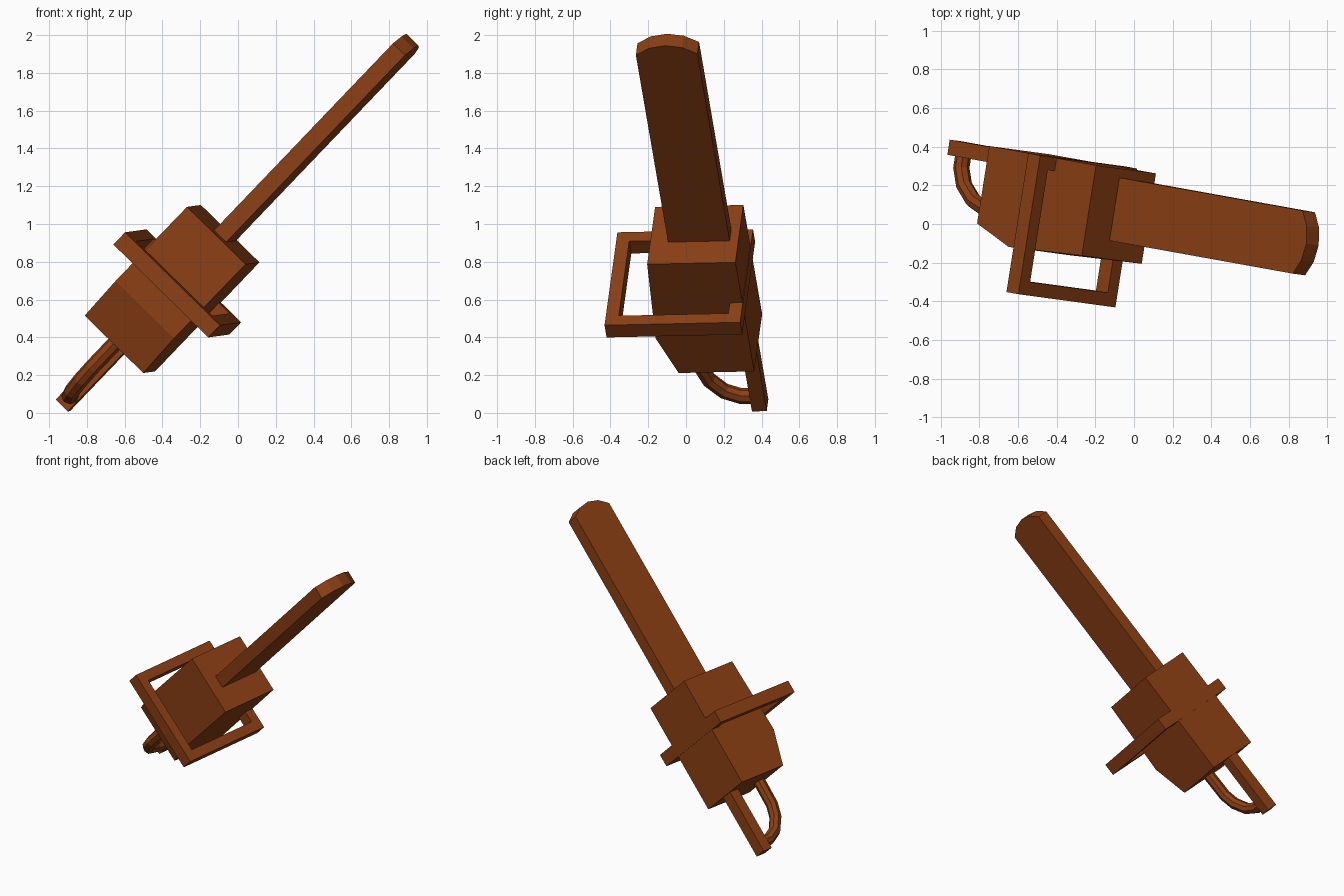
import bpy, bmesh, math
from mathutils import Matrix, Vector

if "Cube" in bpy.data.objects:
    bpy.data.objects.remove(bpy.data.objects["Cube"])

# Tilted frame: u along the blade, v across it, w through its thickness
U = Vector((0.686, -0.1235, 0.717)).normalized()
V = Vector((0.154, 0.988, 0.02))
V = (V - U * V.dot(U)).normalized()
W = U.cross(V)
FRAME = Matrix((U, V, W)).transposed().to_4x4()

mat = bpy.data.materials.new("brown")
mat.diffuse_color = (0.26, 0.05, 0.007, 1)
mat.use_nodes = True
mat.node_tree.nodes["Principled BSDF"].inputs["Base Color"].default_value = mat.diffuse_color


def add(name, bm):
    bmesh.ops.recalc_face_normals(bm, faces=bm.faces)
    me = bpy.data.meshes.new(name)
    bm.to_mesh(me)
    bm.free()
    me.transform(FRAME)
    me.materials.append(mat)
    ob = bpy.data.objects.new(name, me)
    bpy.context.collection.objects.link(ob)
    return ob


def prism(name, profile, w0, w1):
    """Extrude a (u, v) outline from w0 to w1."""
    bm = bmesh.new()
    f = bm.faces.new([bm.verts.new((u, v, w0)) for u, v in profile])
    r = bmesh.ops.extrude_face_region(bm, geom=[f])
    bmesh.ops.translate(bm, vec=(0, 0, w1 - w0),
                        verts=[e for e in r["geom"] if isinstance(e, bmesh.types.BMVert)])
    return add(name, bm)


def rect(u0, u1, v0, v1):
    return [(u0, v0), (u1, v0), (u1, v1), (u0, v1)]


# Motor housing with one cut rear corner
prism("motor_body", [(-0.188, -0.112), (0.07, -0.203), (0.617, -0.18),
                     (0.617, 0.293), (-0.188, 0.293)], 0.5, 0.936)

# Guide bar with a shallow rounded tip
mid, half, sag = 0.081, 0.165, 0.065
R = (half ** 2 + sag ** 2) / (2 * sag)
a = math.asin(half / R)
tip = [(2.063 - R + R * math.cos(t), mid + R * math.sin(t))
       for t in [a * (i / 2 - 1) for i in range(5)]]
prism("guide_bar", [(0.55, mid - half)] + tip + [(0.55, mid + half)], 0.665, 0.755)

# Front handle: closed rectangular loop around the body
bm = bmesh.new()
v0, v1, w0, w1, t = -0.431, 0.296, 0.35, 1.056, 0.07
loops = []
for u in (0.23, 0.32):
    for d in (0, t):
        loops.append([bm.verts.new((u, v, w)) for v, w in
                      [(v0 + d, w0 + d), (v1 - d, w0 + d), (v1 - d, w1 - d), (v0 + d, w1 - d)]])
for p, q in ((0, 1), (1, 3), (3, 2), (2, 0)):
    for i in range(4):
        j = (i + 1) % 4
        bm.faces.new((loops[p][i], loops[p][j], loops[q][j], loops[q][i]))
add("front_handle", bm)

# Straight rear grip
prism("rear_grip", rect(-0.656, -0.15, 0.205, 0.284), 0.68, 0.77)

# Curved hand guard tube from the grip back to the body
path = [Vector(p) for p in [(-0.15, -0.04), (-0.37, -0.035), (-0.46, -0.005),
                            (-0.545, 0.065), (-0.585, 0.15), (-0.585, 0.23)]]
bm = bmesh.new()
rings, sides, rad = [], 8, 0.042
for i, p in enumerate(path):
    d0 = (p - path[max(i - 1, 0)])
    d1 = (path[min(i + 1, len(path) - 1)] - p)
    d = (d0.normalized() + d1.normalized()).normalized()
    n = Vector((-d.y, d.x))
    ring = []
    for k in range(sides):
        ang = 2 * math.pi * k / sides
        q = p + n * rad * math.cos(ang)
        ring.append(bm.verts.new((q.x, q.y, 0.725 + rad * math.sin(ang))))
    rings.append(ring)
for r0, r1 in zip(rings, rings[1:]):
    for k in range(sides):
        j = (k + 1) % sides
        bm.faces.new((r0[k], r0[j], r1[j], r1[k]))
bm.faces.new(rings[0])
bm.faces.new(rings[-1])
add("guard_tube", bm)
